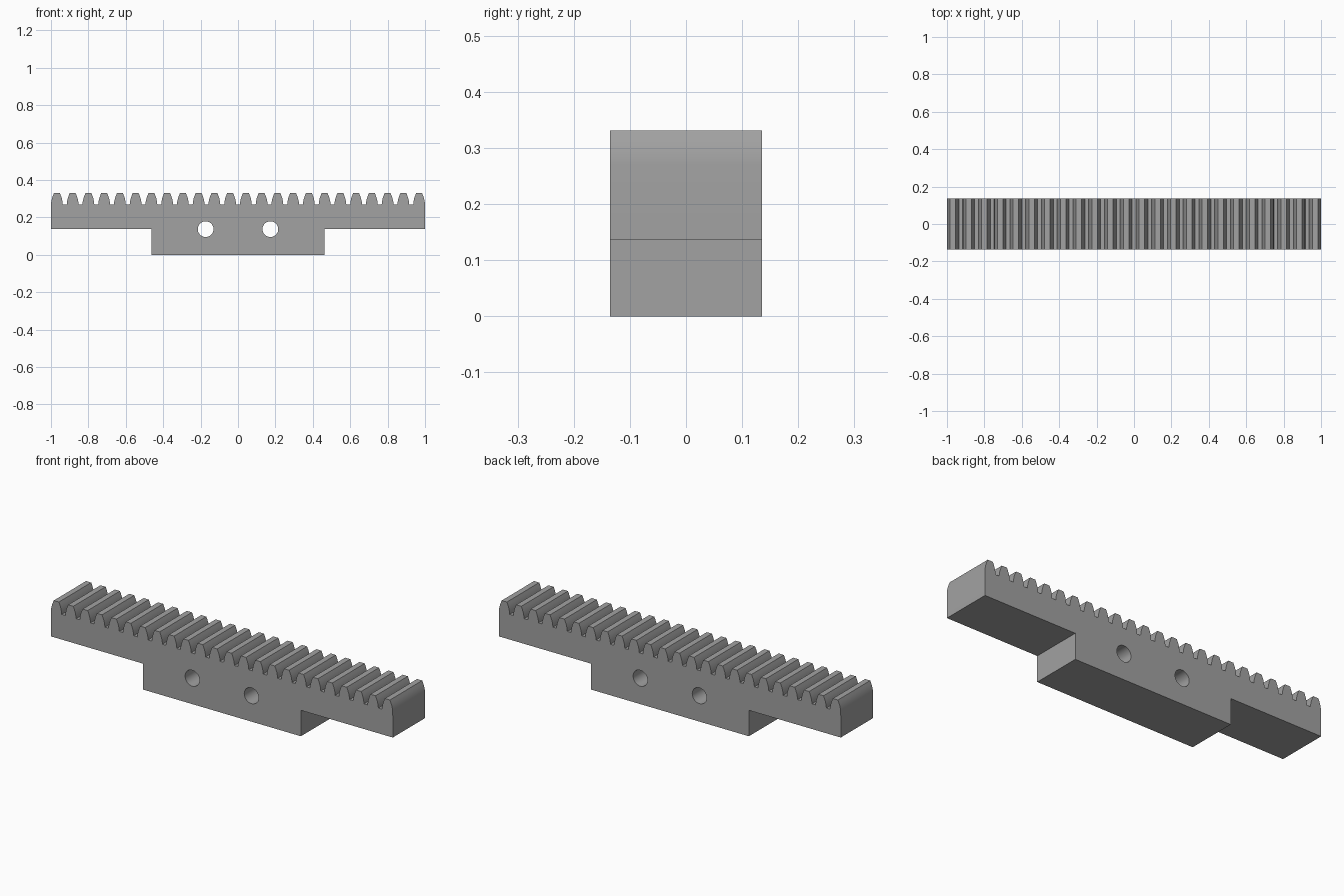
import bpy
import bmesh
import math

cube = bpy.data.objects.get("Cube")
if cube:
    bpy.data.objects.remove(cube, do_unlink=True)

HALF_DEPTH = 0.135
BAR_BOTTOM = 0.137
TEETH = 24
PITCH = 0.0842
FOOT_HALF = 0.4625
HOLE_X, HOLE_RADIUS = 0.173, 0.042

steel = bpy.data.materials.new("grey steel")
steel.use_nodes = True
grey = (0.36, 0.36, 0.36, 1.0)
steel.diffuse_color = grey
steel.node_tree.nodes["Principled BSDF"].inputs["Base Color"].default_value = grey

# One tooth flank: half width and height, bulging slightly outward
flank = [(0.0315, 0.27), (0.0300, 0.285), (0.0265, 0.301), (0.0215, 0.316), (0.0150, 0.331)]


def rack_profile():
    """Closed outline of the toothed bar with the stepped foot."""
    points = [(1, BAR_BOTTOM), (FOOT_HALF, BAR_BOTTOM), (FOOT_HALF, 0),
              (-FOOT_HALF, 0), (-FOOT_HALF, BAR_BOTTOM), (-1, BAR_BOTTOM)]
    for i in range(TEETH):
        centre = (i - (TEETH - 1) / 2) * PITCH
        points += [(centre - w, z) for w, z in flank]
        points += [(centre + w, z) for w, z in reversed(flank)]
    return [(max(-1, min(1, x)), z) for x, z in points]


# Toothed rack, extruded from its outline
bm = bmesh.new()
face = bm.faces.new([bm.verts.new((x, -HALF_DEPTH, z)) for x, z in rack_profile()])
sweep = bmesh.ops.extrude_face_region(bm, geom=[face])
moved = [g for g in sweep["geom"] if isinstance(g, bmesh.types.BMVert)]
bmesh.ops.translate(bm, verts=moved, vec=(0, 2 * HALF_DEPTH, 0))
bmesh.ops.recalc_face_normals(bm, faces=bm.faces)
mesh = bpy.data.meshes.new("toothed_rack")
bm.to_mesh(mesh)
bm.free()
mesh.materials.append(steel)
rack = bpy.data.objects.new("toothed_rack", mesh)
bpy.context.collection.objects.link(rack)

# Two mounting holes bored through the bar
for side in (-1, 1):
    bpy.ops.mesh.primitive_cylinder_add(
        vertices=48, radius=HOLE_RADIUS, depth=4 * HALF_DEPTH,
        location=(side * HOLE_X, 0, BAR_BOTTOM), rotation=(math.pi / 2, 0, 0))
    cutter = bpy.context.object
    cutter.name = "hole_cutter"
    cutter.hide_render = True
    cutter.data.materials.append(steel)
    bore = rack.modifiers.new("mounting hole", "BOOLEAN")
    bore.operation = "DIFFERENCE"
    bore.solver = "EXACT"
    bore.object = cutter
    bpy.context.view_layer.objects.active = rack
    bpy.ops.object.modifier_apply(modifier=bore.name)
    bpy.data.objects.remove(cutter, do_unlink=True)

# Smooth curved flanks and bores, crisp edges elsewhere
bpy.ops.object.select_all(action="DESELECT")
rack.select_set(True)
bpy.context.view_layer.objects.active = rack
bpy.ops.object.shade_smooth_by_angle(angle=math.radians(30))
